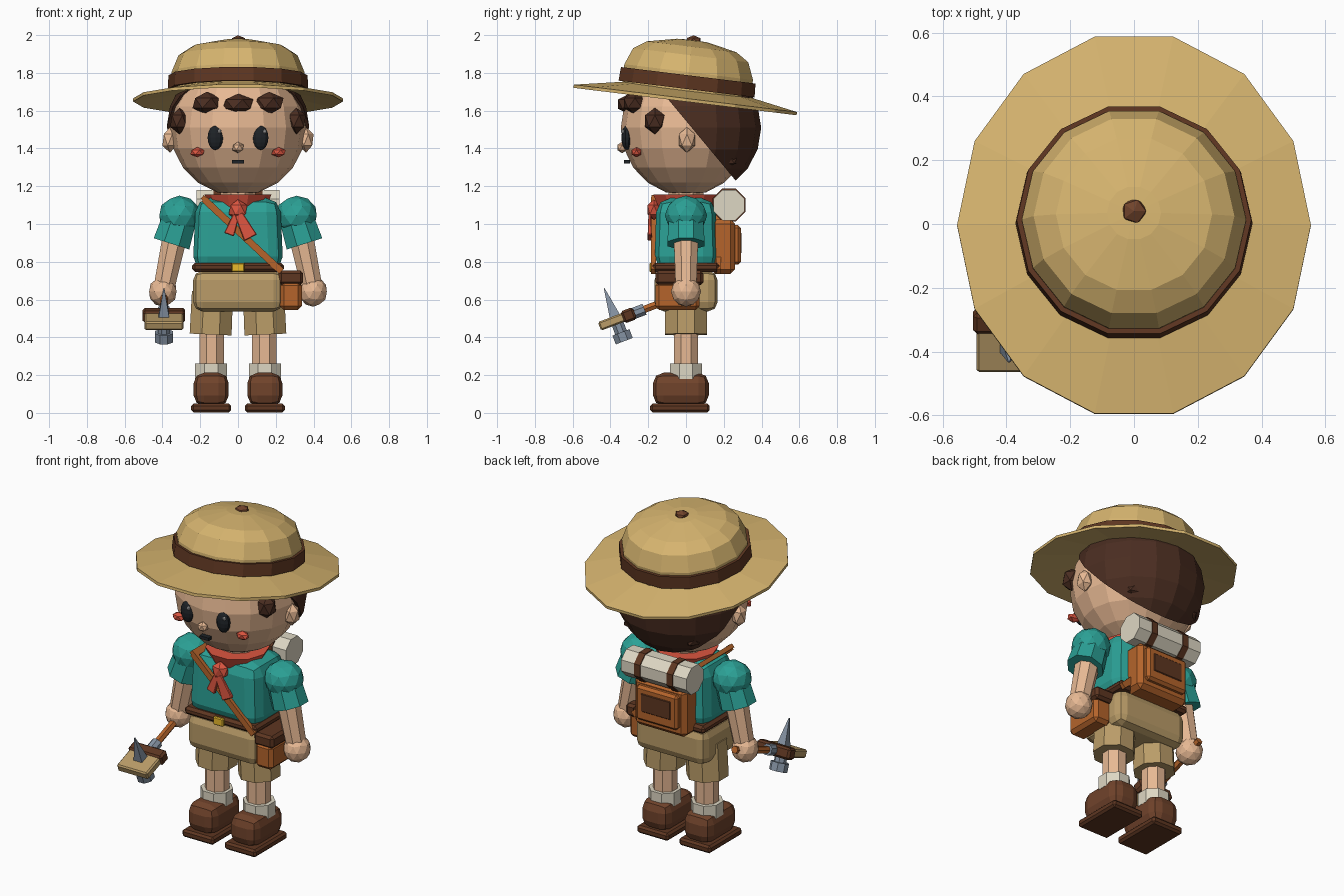
import bpy, bmesh, math
from mathutils import Vector, Matrix

if "Cube" in bpy.data.objects:
    bpy.data.objects.remove(bpy.data.objects["Cube"])

COL = dict(straw="d4b26e", skin="e6b792", hair="4c3126", teal="2f9f94", red="dc5642", leather="b3642f",
           dark="5e3926", shoe="70452f", khaki="b99b68", sock="ddd6c2", steel="8592a2", gold="e8b830",
           black="23272b", white="f4f4f4")
MATS = {}


def mat(key):
    if key not in MATS:
        m = bpy.data.materials.new(key)
        rgb = [(int(COL[key][i:i + 2], 16) / 255) ** 2.2 for i in (0, 2, 4)]
        m.diffuse_color = (*rgb, 1)
        m.use_nodes = True
        m.node_tree.nodes["Principled BSDF"].inputs["Base Color"].default_value = m.diffuse_color
        MATS[key] = m
    return MATS[key]


def finish(name, bm, col, matrix=None):
    if matrix:
        bm.transform(matrix)
    bmesh.ops.recalc_face_normals(bm, faces=bm.faces)
    me = bpy.data.meshes.new(name)
    bm.to_mesh(me)
    bm.free()
    me.materials.append(mat(col))
    ob = bpy.data.objects.new(name, me)
    bpy.context.collection.objects.link(ob)
    return ob


def place(loc, scale, rot=0, axis='X'):
    return Matrix.Translation(loc) @ Matrix.Rotation(math.radians(rot), 4, axis) @ Matrix.Diagonal((*scale, 1))


def ball(name, col, loc, scale, sub=2):
    bm = bmesh.new()
    bmesh.ops.create_icosphere(bm, subdivisions=sub, radius=1)
    return finish(name, bm, col, place(loc, scale))


def globe(name, col, loc, scale, u=16, v=10, cut=None):
    bm = bmesh.new()
    bmesh.ops.create_uvsphere(bm, u_segments=u, v_segments=v, radius=1)
    bm.transform(place(loc, scale))
    if cut:
        geom = bm.verts[:] + bm.edges[:] + bm.faces[:]
        res = bmesh.ops.bisect_plane(bm, geom=geom, plane_co=cut[0], plane_no=cut[1], clear_inner=True)
        edges = [e for e in res['geom_cut'] if isinstance(e, bmesh.types.BMEdge)]
        bmesh.ops.holes_fill(bm, edges=edges)
    return finish(name, bm, col)


def rod(name, col, a, b, r1, r2=None, n=8, turn=0.5):
    """Tapered prism from a to b; turn is in units of one side."""
    a, b = Vector(a), Vector(b)
    bm = bmesh.new()
    bmesh.ops.create_cone(bm, cap_ends=True, segments=n, radius1=r1, radius2=r1 if r2 is None else r2,
                          depth=(b - a).length)
    q = (b - a).to_track_quat('Z', 'Y').to_matrix().to_4x4()
    spin = Matrix.Rotation(turn * 2 * math.pi / n, 4, 'Z')
    return finish(name, bm, col, Matrix.Translation((a + b) / 2) @ q @ spin)


def box(name, col, loc, size, bev=0.0, seg=1, rot=0, axis='X', taper=1.0):
    """Bevelled box; taper scales the top in x and y."""
    bm = bmesh.new()
    bmesh.ops.create_cube(bm, size=1)
    bm.transform(Matrix.Diagonal((*size, 1)))
    for v in bm.verts:
        if v.co.z > 0:
            v.co.x *= taper
            v.co.y *= taper
    if bev:
        bmesh.ops.bevel(bm, geom=bm.edges[:], offset=bev, segments=seg, profile=0.5, affect='EDGES')
    return finish(name, bm, col, place(loc, (1, 1, 1), rot, axis))


def lathe(name, col, profile, matrix, n=14, sy=1.0, closed=False):
    bm = bmesh.new()
    rings = [[bm.verts.new((r * math.cos(2 * math.pi * i / n), sy * r * math.sin(2 * math.pi * i / n), z))
              for i in range(n)] for r, z in profile]
    pairs = list(zip(rings, rings[1:])) + ([(rings[-1], rings[0])] if closed else [])
    for p, q in pairs:
        for i in range(n):
            j = (i + 1) % n
            bm.faces.new((p[i], p[j], q[j], q[i]))
    bmesh.ops.remove_doubles(bm, verts=bm.verts, dist=1e-5)
    return finish(name, bm, col, matrix)


# Hat, tilted up at the front
tilt = Matrix.Translation((0, 0, 1.69)) @ Matrix.Rotation(math.radians(-7), 4, 'X')
lathe("hat_brim", "straw", [(.30, .025), (.555, -.025), (.555, -.042), (.30, .0)], tilt, sy=1.1, closed=True)
lathe("hat_crown", "straw", [(.35, 0), (.352, .115), (.315, .205), (.245, .25), (.085, .283), (0, .287)], tilt)
lathe("hat_band", "dark", [(.345, .025), (.372, .025), (.368, .098), (.345, .098)], tilt, closed=True)
ball("hat_button", "shoe", (0, .04, 1.972), (.042, .042, .027), 1)

# Head and hair
globe("head", "skin", (0, 0, 1.51), (.36, .345, .36))
globe("hair_back", "hair", (0, .02, 1.51), (.378, .378, .37),
      cut=((0, .08, 1.45), (0, .77, .64)))
for i in range(-2, 3):
    ball("hair_nape_tuft", "hair", (i * .1, .27 - .02 * abs(i), 1.315 + .012 * abs(i)), (.055, .05, .04), 1)
for x, y, z, s in ((0, -.30, 1.635, (.09, .07, .055)), (-.165, -.27, 1.64, (.085, .07, .06)),
                   (.165, -.27, 1.64, (.085, .07, .06)), (-.31, -.165, 1.545, (.055, .06, .07)),
                   (.31, -.165, 1.545, (.055, .06, .07))):
    ball("hair_curl", "hair", (x, y, z), s, 1)

# Face
ball("nose", "skin", (0, -.338, 1.405), (.034, .03, .03), 1)
box("mouth", "black", (0, -.312, 1.33), (.062, .03, .018))

for s in (-1, 1):
    # Face sides
    globe("eye", "black", (s * .12, -.312, 1.457), (.043, .03, .065), 10, 8)
    ball("eye_glint", "white", (s * .12 + .022, -.335, 1.49), (.011, .01, .013), 1)
    ball("cheek", "red", (s * .215, -.262, 1.38), (.042, .03, .027), 1)
    ball("ear", "skin", (s * .36, .005, 1.445), (.045, .05, .068), 1)
    # Arm
    ball("shoulder", "teal", (s * .31, 0, 1.045), (.112, .112, .105))
    rod("sleeve", "teal", (s * .30, 0, 1.06), (s * .352, 0, .895), .095, .107)
    rod("forearm", "skin", (s * .335, 0, .93), (s * .39, 0, .67), .07, .06)
    ball("hand", "skin", (s * .398, 0, .642), (.076, .08, .08))
    # Leg
    rod("shorts_leg", "khaki", (s * .145, 0, .415), (s * .135, 0, .64), .12, .118)
    rod("leg", "skin", (s * .14, 0, .22), (s * .14, 0, .46), .07)
    rod("sock", "sock", (s * .142, 0, .18), (s * .142, 0, .262), .092)
    box("shoe", "shoe", (s * .142, -.027, .125), (.186, .295, .175), .055, 2)
    box("sole", "dark", (s * .142, -.032, .026), (.212, .315, .046), .012)

# Body
rod("neck", "skin", (0, 0, 1.08), (0, 0, 1.22), .1)
box("torso", "teal", (0, 0, .945), (.48, .335, .385), .075, 2, taper=.93)
box("hips", "khaki", (0, 0, .645), (.475, .335, .215), .05, 2)
box("belt", "dark", (0, 0, .77), (.485, .355, .048), .015)
box("buckle", "gold", (0, -.183, .77), (.068, .022, .048), .005)

# Neckerchief
rod("scarf_collar", "red", (0, -.005, 1.085), (0, -.005, 1.157), .145, .178, 10)
ball("scarf_knot", "red", (0, -.17, 1.075), (.055, .04, .055), 1)
box("scarf_tail", "red", (-.027, -.19, 1.0), (.055, .022, .12), .004, rot=20, axis='Y', taper=.6)
box("scarf_tail", "red", (.035, -.192, .99), (.075, .022, .14), .004, rot=-27, axis='Y', taper=.6)

# Shoulder strap and side pouch
for y in (-.172, .172):
    box("strap", "leather", (.025, y, .94), (.56, .024, .036), rot=43, axis='Y')
box("strap_top", "leather", (-.175, 0, 1.13), (.04, .365, .025), rot=43, axis='Y')
box("pouch", "leather", (.28, -.045, .62), (.115, .235, .15), .02)
box("pouch_flap", "dark", (.28, -.035, .715), (.13, .255, .075), .015)

# Backpack and bedroll
box("backpack", "leather", (0, .195, .88), (.35, .13, .29), .025)
box("backpack_pocket", "leather", (0, .265, .89), (.28, .05, .21), .015)
box("pocket_flap", "dark", (0, .287, .9), (.2, .015, .11), .004)
rod("bedroll", "sock", (-.22, .228, 1.1), (.22, .228, 1.1), .088)
for s in (-1, 1):
    rod("bedroll_strap", "dark", (s * .11 - .02, .228, 1.1), (s * .11 + .02, .228, 1.1), .094)

# Hammer held forward in the hand, laid out along its handle (u) and head (v)
ang = math.radians(20.8)
u, v = Vector((0, -math.cos(ang), -math.sin(ang))), Vector((0, -math.sin(ang), math.cos(ang)))
grip = Vector((-.392, 0, .632))


def at(a, b=0):
    return grip + u * a + v * b


rod("hammer_handle", "leather", at(-.1), at(.42), .022, n=6)
rod("hammer_collar", "steel", at(.235), at(.31), .033)
box("hammer_binding", "dark", at(.325), (.225, .07, .068), .012, rot=20.8)
box("hammer_block", "khaki", at(.42), (.205, .14, .048), .008, rot=20.8)
rod("hammer_spike", "steel", at(.395, .0), at(.395, .18), .045, .003, 4)
rod("hammer_neck", "steel", at(.395, -.08), at(.395, .02), .035)
rod("hammer_face", "steel", at(.395, -.12), at(.395, -.07), .052)
